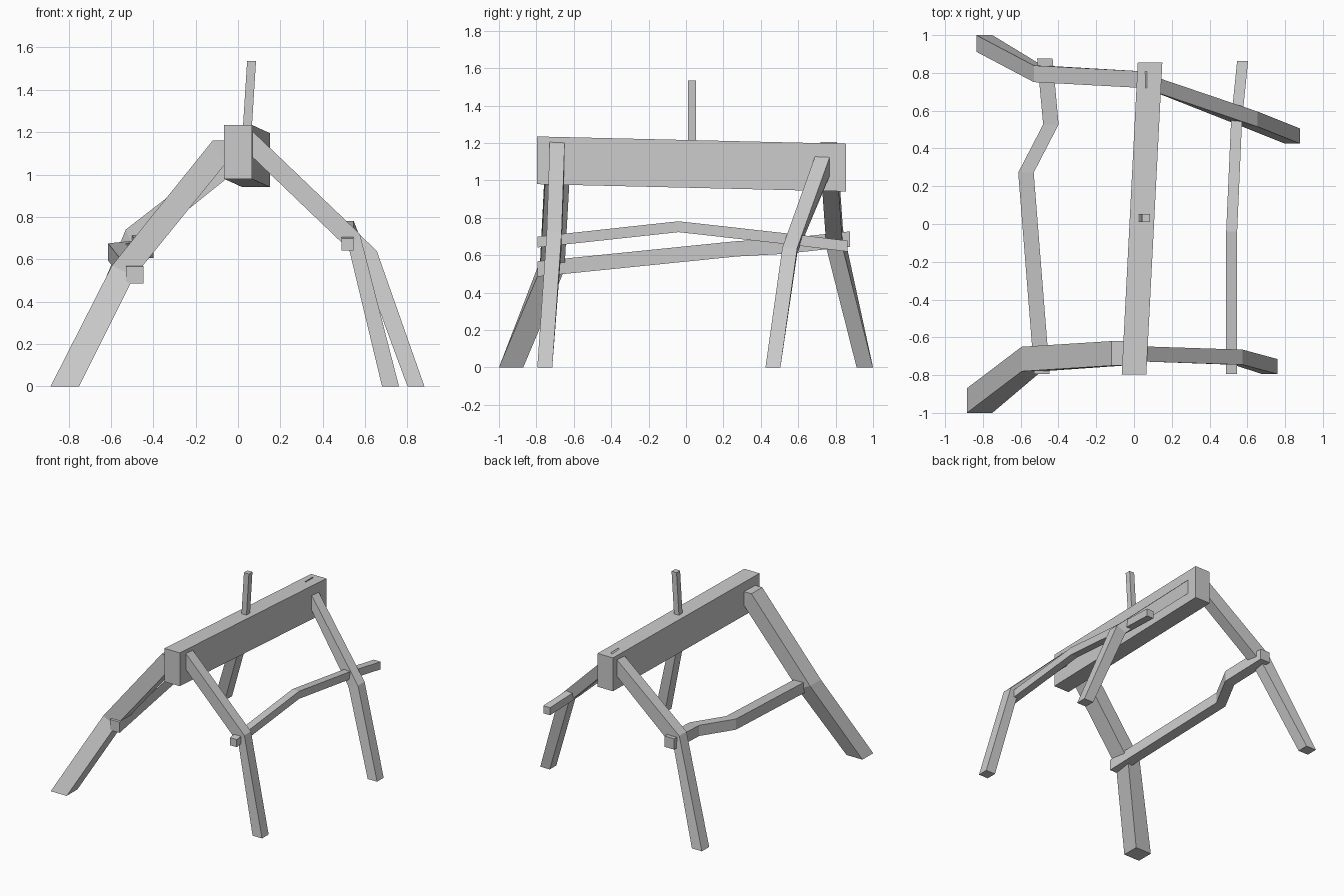
import bpy, bmesh

if "Cube" in bpy.data.objects:
    bpy.data.objects.remove(bpy.data.objects["Cube"])

wood = bpy.data.materials.new("plain_grey")
wood.diffuse_color = (0.6, 0.6, 0.6, 1)
wood.use_nodes = True
wood.node_tree.nodes["Principled BSDF"].inputs["Base Color"].default_value = wood.diffuse_color


def loft(name, loops):
    """Skin four-cornered loops into a closed, flat-sided timber."""
    bm = bmesh.new()
    rings = [[bm.verts.new(p) for p in loop] for loop in loops]
    for a, b in zip(rings, rings[1:]):
        for i in range(4):
            j = (i + 1) % 4
            bm.faces.new((a[i], a[j], b[j], b[i]))
    bm.faces.new(rings[0][::-1])
    bm.faces.new(rings[-1])
    bmesh.ops.recalc_face_normals(bm, faces=bm.faces)
    mesh = bpy.data.meshes.new(name)
    bm.to_mesh(mesh)
    bm.free()
    mesh.materials.append(wood)
    obj = bpy.data.objects.new(name, mesh)
    bpy.context.collection.objects.link(obj)


def leg(name, width, stations):
    """Stations: outer x, outer z, inner x, inner z, y centre."""
    h = width / 2
    loft(name, [[(xo, y - h, zo), (xo, y + h, zo), (xi, y + h, zi), (xi, y - h, zi)]
                for xo, zo, xi, zi, y in stations])


def rail(name, w, h, stations):
    """Stations: centre x, y, centre z of an upright cross-section."""
    loft(name, [[(x - w / 2, y, z - h / 2), (x + w / 2, y, z - h / 2),
                 (x + w / 2, y, z + h / 2), (x - w / 2, y, z + h / 2)]
                for x, y, z in stations])


# Ridge beam
rail("ridge_beam", 0.13, 0.255, [(0, -0.797, 1.107), (0.085, 0.855, 1.068)])

# Bent legs, foot to top
leg("front_left_leg", 0.13, [
    (-0.885, 0, -0.75, 0, -0.935), (-0.595, 0.57, -0.49, 0.52, -0.715),
    (-0.12, 1.16, -0.06, 1.05, -0.685), (0, 1.16, 0, 1.12, -0.685)])
leg("front_right_leg", 0.08, [
    (0.76, 0, 0.68, 0, -0.755), (0.575, 0.72, 0.525, 0.645, -0.705),
    (0.05, 1.222, 0.05, 1.10, -0.688)])
leg("back_left_leg", 0.088, [
    (-0.835, 0, -0.75, 0, 0.956), (-0.53, 0.74, -0.485, 0.635, 0.795),
    (0.07, 1.205, 0.07, 1.08, 0.763)])
leg("back_right_leg", 0.08, [
    (0.88, 0, 0.80, 0, 0.465), (0.655, 0.64, 0.575, 0.61, 0.555),
    (0.08, 1.185, 0.08, 1.075, 0.75)])

# Side rails
rail("right_rail", 0.058, 0.058, [
    (0.517, -0.795, 0.67), (0.517, -0.04, 0.752), (0.543, 0.55, 0.686), (0.575, 0.863, 0.648)])
rail("left_rail", 0.082, 0.082, [
    (-0.487, -0.795, 0.526), (-0.572, 0.272, 0.634), (-0.44, 0.527, 0.648), (-0.472, 0.877, 0.686)])

# Upright peg on the beam
loft("peg", [[(x, 0.01, z), (x + 0.042, 0.01, z), (x + 0.042, 0.053, z), (x, 0.053, z)]
             for x, z in ((0.02, 1.17), (0.043, 1.535))])
